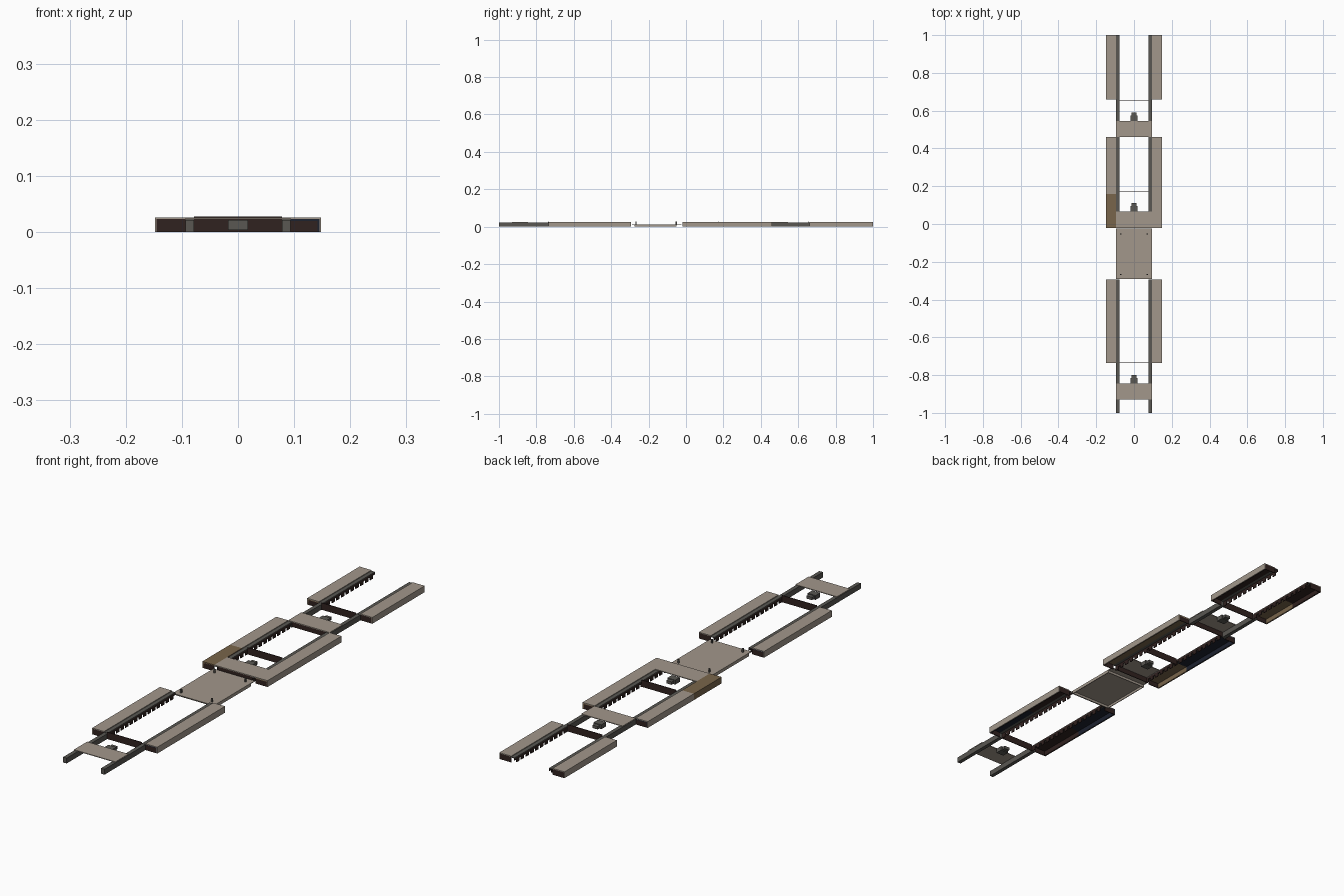
import bpy
import bmesh

cube = bpy.data.objects.get("Cube")
if cube:
    bpy.data.objects.remove(cube, do_unlink=True)


def material(name, rgb):
    m = bpy.data.materials.new(name)
    m.use_nodes = True
    m.diffuse_color = (*rgb, 1)
    m.node_tree.nodes["Principled BSDF"].inputs["Base Color"].default_value = (*rgb, 1)
    return m


LIGHT = material("warm light grey", (0.36, 0.31, 0.26))
GREY = material("rail grey", (0.1, 0.095, 0.085))
BROWN = material("brown", (0.19, 0.13, 0.07))
RED = material("dark red brown", (0.03, 0.016, 0.014))
NAVY = material("dark navy", (0.012, 0.016, 0.028))


def boxes(name, mat, spans):
    """One object made of axis-aligned blocks, each given by x, y and z ranges."""
    bm = bmesh.new()
    for span in spans:
        cube_verts = bmesh.ops.create_cube(bm, size=1)["verts"]
        for v in cube_verts:
            for i, (lo, hi) in enumerate(span):
                v.co[i] = (lo + hi) / 2 + v.co[i] * (hi - lo)
    mesh = bpy.data.meshes.new(name)
    bm.to_mesh(mesh)
    bm.free()
    mesh.materials.append(mat)
    ob = bpy.data.objects.new(name, mesh)
    bpy.context.collection.objects.link(ob)
    return ob


def side_x(s, a, b):
    return tuple(sorted((s * a, s * b)))


IN, RAIL, OUT = 0.078, 0.094, 0.148
TOP, T = 0.026, 0.003


def side_box(name, s, y0, y1, lining, skin=LIGHT, ends=(True, True)):
    """Hollow side box: light top and outer wall, dark lining and end caps."""
    boxes(name + "_shell", skin, [
        (side_x(s, RAIL, OUT), (y0, y1), (TOP - T, TOP)),
        (side_x(s, OUT - T, OUT), (y0, y1), (0, TOP))])
    boxes(name + "_lining", lining, [
        (side_x(s, RAIL, OUT - T), (y0, y1), (TOP - 2 * T, TOP - T)),
        (side_x(s, OUT - 2 * T, OUT - T), (y0, y1), (0, TOP - T))])
    caps = [y for y, on in ((y0, ends[0]), (y1 - T, ends[1])) if on]
    if caps:
        boxes(name + "_end_caps", RED,
              [(side_x(s, RAIL, OUT - T), (y, y + T), (0, TOP - T)) for y in caps])


def comb(name, s, y0, y1, mat):
    """Slotted inner wall under the rail flange."""
    n = round((y1 - y0) / 0.03)
    step = (y1 - y0) / n
    spans = [(side_x(s, IN, IN + T), (y0, y1), (0.012, 0.02))]
    spans += [(side_x(s, IN, IN + T), (y0 + i * step, y0 + (i + 0.6) * step), (0, 0.012))
              for i in range(n)]
    boxes(name, mat, spans)


# side boxes, with the lining colour changing along some of them
front, split, front_end = -0.735, -0.52, -0.295
side_box("front_left_box_a", 1, front, split, NAVY, ends=(True, False))
side_box("front_left_box_b", 1, split, front_end, RED, ends=(False, True))
side_box("front_right_box_a", -1, front, split, RED, ends=(True, False))
side_box("front_right_box_b", -1, split, front_end, NAVY, ends=(False, True))
side_box("middle_left_box", 1, -0.02, 0.46, BROWN)
side_box("middle_right_box_a", -1, -0.02, 0.16, BROWN, BROWN, (True, False))
side_box("middle_right_box_b", -1, 0.16, 0.46, NAVY, ends=(False, True))
side_box("back_left_box", 1, 0.66, 1, RED)
side_box("back_right_box_a", -1, 0.66, 0.83, BROWN, ends=(True, False))
side_box("back_right_box_b", -1, 0.83, 1, RED, ends=(False, True))

# rails: solid where free, flange with a comb beside each box
for side, s in (("left", 1), ("right", -1)):
    x = side_x(s, IN, RAIL)
    boxes(side + "_rail", GREY, [
        (x, (-1, front), (0, 0.022)),
        (x, (0.46, 0.66), (0, 0.022))])
    for part, y0, y1 in (("front", front, front_end), ("middle", -0.02, 0.46), ("back", 0.66, 1)):
        boxes(f"{part}_{side}_flange", GREY, [(x, (y0, y1), (0.02, 0.023))])
        comb(f"{part}_{side}_comb", s, y0, y1, RED)

# cover plates, each with a small motor block and a thin cross wall behind
for part, y0, y1 in (("front", -0.93, -0.845), ("middle", -0.02, 0.065), ("back", 0.46, 0.545)):
    boxes(part + "_cover", LIGHT, [((-RAIL, RAIL), (y0, y1), (0.023, 0.026))])
    boxes(part + "_motor_block", GREY, [
        ((-0.018, 0.018), (y1, y1 + 0.03), (0.004, 0.022)),
        ((-0.012, 0.012), (y1 + 0.03, y1 + 0.045), (0.007, 0.019))])
    boxes(part + "_cross_wall", RED, [((-IN, IN), (y1 + 0.108, y1 + 0.111), (0, 0.028))])
for part, y in (("back", 0.46), ("middle", -0.02)):
    boxes(part + "_cover_wall", RED, [((-IN, IN), (y + T, y + 2 * T), (0.002, 0.023))])

# central tray: plate with a shallow rim underneath and four corner pins
y0, y1 = -0.29, -0.025
boxes("central_tray", LIGHT, [
    ((-RAIL, RAIL), (y0, y1), (0.010, 0.013)),
    ((-RAIL, -RAIL + T), (y0 + 0.015, y1 - 0.025), (0, 0.010)),
    ((RAIL - T, RAIL), (y0 + 0.015, y1 - 0.025), (0, 0.010)),
    ((-RAIL, RAIL), (y0 + 0.015, y0 + 0.018), (0, 0.010)),
    ((-RAIL, RAIL), (y1 - 0.028, y1 - 0.025), (0, 0.010))])
boxes("tray_pins", GREY, [
    ((x - 0.003, x + 0.003), (y - 0.003, y + 0.003), (0.013, 0.028))
    for x in (-0.07, 0.07) for y in (-0.268, -0.052)])
